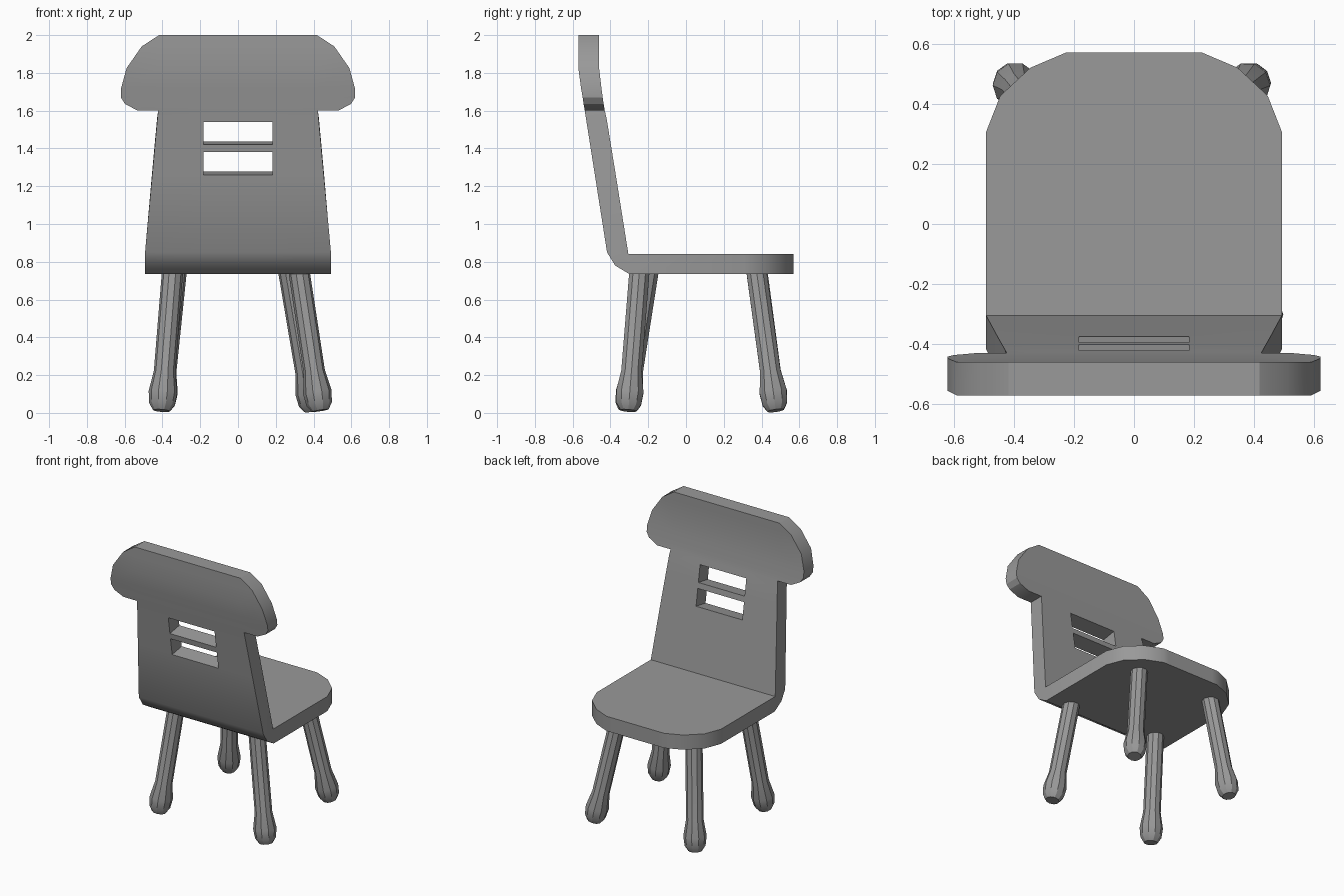
import bpy, bmesh, math
from mathutils import Vector

cube = bpy.data.objects.get("Cube")
if cube:
    bpy.data.objects.remove(cube, do_unlink=True)

GREY = (0.32, 0.32, 0.32, 1)
mat = bpy.data.materials.new("plain grey")
mat.use_nodes = True
mat.diffuse_color = GREY
mat.node_tree.nodes["Principled BSDF"].inputs["Base Color"].default_value = GREY


def finish(bm, name):
    bmesh.ops.remove_doubles(bm, verts=bm.verts, dist=0.0005)
    bmesh.ops.recalc_face_normals(bm, faces=bm.faces)
    mesh = bpy.data.meshes.new(name)
    bm.to_mesh(mesh)
    bm.free()
    mesh.materials.append(mat)
    obj = bpy.data.objects.new(name, mesh)
    bpy.context.collection.objects.link(obj)
    bpy.ops.object.select_all(action="DESELECT")
    obj.select_set(True)
    bpy.context.view_layer.objects.active = obj
    bpy.ops.object.shade_smooth_by_angle(angle=math.radians(30))


# Stations along the bent board: inner y, z, outer y, z, body half width, wing half width
rows = []
for y, w in ((0.57, 0.228), (0.52, 0.345), (0.427, 0.445), (0.307, 0.492)):
    rows.append((y, 0.84, y, 0.735, w, w))
# Rounded bend between seat and back
for y, z in ((-0.30, 0.735), (-0.375, 0.78), (-0.418, 0.85)):
    rows.append((-0.305, 0.84, y, z, 0.492, 0.492))
# Back panel, with a station at each slot edge
first_slot = len(rows) - 1
for z in (1.26, 1.38, 1.42, 1.54):
    t = (z - 0.85) / 0.75
    w = 0.492 - 0.069 * t
    rows.append((-0.308 - 0.122 * t, z + 0.018, -0.418 - 0.118 * t, z, w, w))
slots = (first_slot + 1, first_slot + 3)
# Headrest
head = len(rows)
for z, yi, yo, w in ((1.6, -0.43, -0.536, 0.53), (1.635, -0.436, -0.542, 0.598),
                     (1.67, -0.441, -0.547, 0.62), (1.715, -0.447, -0.555, 0.62),
                     (1.825, -0.46, -0.57, 0.59), (1.94, -0.46, -0.57, 0.51),
                     (2.0, -0.46, -0.57, 0.418)):
    rows.append((yi, z, yo, z, min(0.423, w - 0.02), w))


def present(r, c):
    """Columns: wing, side, middle, side, wing."""
    if not (0 <= r < len(rows) - 1 and 0 <= c < 5):
        return False
    if c in (0, 4):
        return r >= head
    return not (c == 2 and r in slots)


# Seat and back as one bent board
bm = bmesh.new()
inner, outer = [], []
for yi, zi, yo, zo, b, w in rows:
    xs = (-w, -b, -0.183, 0.183, b, w)
    inner.append([bm.verts.new((x, yi, zi)) for x in xs])
    outer.append([bm.verts.new((x, yo, zo)) for x in xs])
for r in range(len(rows) - 1):
    for c in range(5):
        if not present(r, c):
            continue
        corners = ((r, c), (r, c + 1), (r + 1, c + 1), (r + 1, c))
        for side in (inner, outer):
            bm.faces.new([side[i][j] for i, j in corners])
        # Close the rim wherever the neighbouring cell is empty
        neighbours = ((r - 1, c), (r, c + 1), (r + 1, c), (r, c - 1))
        for k, cell in enumerate(neighbours):
            if not present(*cell):
                (i, j), (m, n) = corners[k], corners[(k + 1) % 4]
                bm.faces.new((inner[i][j], inner[m][n], outer[m][n], outer[i][j]))
bmesh.ops.delete(bm, geom=[v for v in bm.verts if not v.link_faces], context="VERTS")
finish(bm, "seat_and_back")


# Turned legs with a bulbous foot: distance from the floor end, radius
PROFILE = ((0, 0.045), (0.035, 0.068), (0.1, 0.076), (0.21, 0.057))
SIDES = 10


def leg(name, foot, top):
    foot, top = Vector((*foot, 0.012)), Vector((*top, 0.77))
    axis = top - foot
    turn = Vector((0, 0, 1)).rotation_difference(axis)
    bm = bmesh.new()
    rings = []
    for d, rad in PROFILE + ((axis.length, 0.056),):
        ring = []
        for k in range(SIDES):
            a = math.tau * k / SIDES
            p = Vector((rad * math.cos(a), rad * math.sin(a), d))
            ring.append(bm.verts.new(foot + turn @ p))
        rings.append(ring)
    for low, high in zip(rings, rings[1:]):
        for k in range(SIDES):
            n = (k + 1) % SIDES
            bm.faces.new((low[k], low[n], high[n], high[k]))
    bm.faces.new(rings[0][::-1])
    bm.faces.new(rings[-1])
    finish(bm, name)


leg("seat_front_left_leg", (0.395, 0.475), (0.265, 0.37))
leg("seat_front_right_leg", (-0.405, 0.475), (-0.325, 0.375))
leg("backrest_left_leg", (0.435, -0.305), (0.32, -0.245))
leg("backrest_right_leg", (-0.405, -0.315), (-0.345, -0.195))
